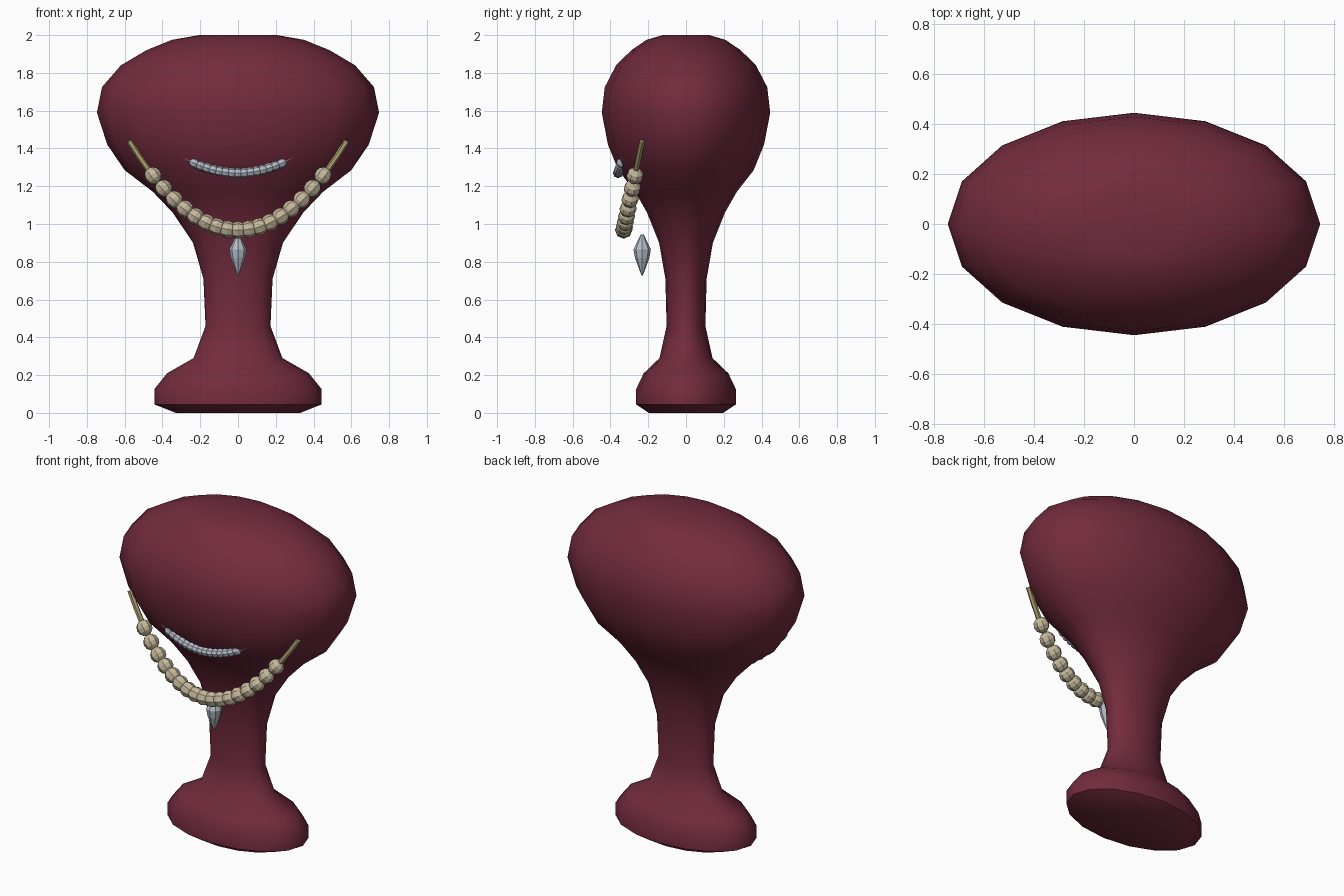
import bpy, bmesh, math
from mathutils import Vector

if "Cube" in bpy.data.objects:
    bpy.data.objects.remove(bpy.data.objects["Cube"])


def material(name, rgb):
    m = bpy.data.materials.new(name)
    m.diffuse_color = (*rgb, 1)
    m.use_nodes = True
    m.node_tree.nodes["Principled BSDF"].inputs["Base Color"].default_value = m.diffuse_color
    return m


VELVET = material("velvet", (0.17, 0.024, 0.046))
BEAD = material("bead", (0.56, 0.48, 0.33))
CORD = material("cord", (0.40, 0.33, 0.15))
SILVER = material("silver", (0.46, 0.51, 0.58))


def finish(bm, name, mat, smooth=None):
    bmesh.ops.recalc_face_normals(bm, faces=bm.faces)
    me = bpy.data.meshes.new(name)
    bm.to_mesh(me)
    bm.free()
    me.materials.append(mat)
    ob = bpy.data.objects.new(name, me)
    bpy.context.collection.objects.link(ob)
    if smooth:
        bpy.ops.object.select_all(action='DESELECT')
        bpy.context.view_layer.objects.active = ob
        ob.select_set(True)
        bpy.ops.object.shade_smooth_by_angle(angle=math.radians(smooth))
    return ob


def skin(bm, rings):
    """Bridge rings of points into a capped tube."""
    loops = [[bm.verts.new(p) for p in r] for r in rings]
    n = len(loops[0])
    for a, b in zip(loops, loops[1:]):
        for i in range(n):
            j = (i + 1) % n
            bm.faces.new((a[i], a[j], b[j], b[i]))
    bm.faces.new(loops[0][::-1])
    bm.faces.new(loops[-1])


def lathe(name, profile, n, mat, y=0, squash=1, smooth=None):
    bm = bmesh.new()
    angles = [2 * math.pi * i / n for i in range(n)]
    skin(bm, [[(r * math.cos(a), y + squash * r * math.sin(a), z) for a in angles]
              for r, z in profile])
    return finish(bm, name, mat, smooth)


def strand(name, count, half, reach, cord_r, bead_r, path, bead_mat, cord_mat):
    """Hanging cord along a parabola with evenly spaced beads."""
    bm = bmesh.new()
    rings = []
    for i in range(25):
        x = reach * (i / 12 - 1)
        t = (path(x + 0.001) - path(x - 0.001)).normalized()
        side = t.cross(Vector((0, 1, 0))).normalized()
        up = side.cross(t)
        rings.append([path(x) + cord_r * (side * math.cos(k * math.pi / 3)
                      + up * math.sin(k * math.pi / 3)) for k in range(6)])
    skin(bm, rings)
    finish(bm, name + "_cord", cord_mat, 40)

    bm = bmesh.new()
    for i in range(count):
        x = half * (2 * i / (count - 1) - 1)
        t = path(x + 0.001) - path(x - 0.001)
        mat = t.to_track_quat('Z', 'Y').to_matrix().to_4x4()
        mat.translation = path(x)
        bmesh.ops.create_uvsphere(bm, u_segments=8, v_segments=6, radius=bead_r, matrix=mat)
    finish(bm, name + "_beads", bead_mat)


# Display bust: oval pedestal, neck and broad head
lathe("display_bust", [
    (0.33, 0), (0.443, 0.045), (0.443, 0.125), (0.375, 0.21), (0.235, 0.29),
    (0.172, 0.46), (0.183, 0.71), (0.238, 0.90), (0.345, 1.06), (0.45, 1.17),
    (0.60, 1.285), (0.692, 1.42), (0.747, 1.59), (0.72, 1.725), (0.62, 1.84),
    (0.485, 1.92), (0.35, 1.975), (0.205, 2.0)],
    16, VELVET, squash=0.597, smooth=40)

# Long bead necklace
strand("necklace", 17, 0.45, 0.575, 0.016, 0.046,
       lambda x: Vector((x, -0.33 + 0.06 * (x / 0.45) ** 2, 0.968 + 0.288 * (x / 0.45) ** 2)),
       BEAD, CORD)

# Short silver choker
strand("choker", 15, 0.23, 0.29, 0.008, 0.027,
       lambda x: Vector((x, -0.36 + 0.018 * (x / 0.23) ** 2, 1.27 + 0.053 * (x / 0.23) ** 2)),
       SILVER, SILVER)

# Drop pendant
lathe("pendant", [(0.008, 0.945), (0.046, 0.865), (0.038, 0.82), (0.004, 0.728)],
      8, SILVER, y=-0.232)
